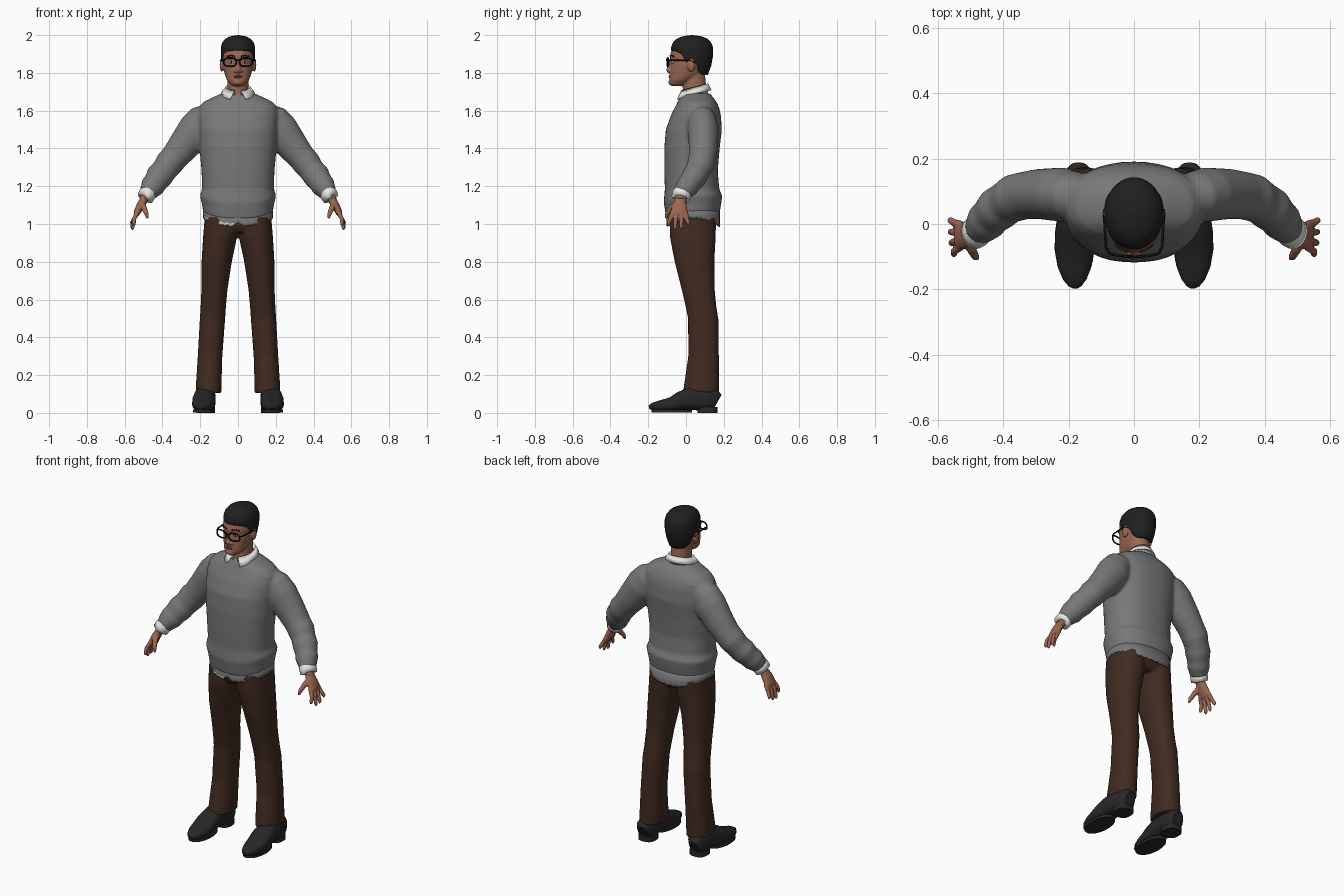
import bpy, bmesh, math
from mathutils import Vector as V

if "Cube" in bpy.data.objects:
    bpy.data.objects.remove(bpy.data.objects["Cube"])

def mat(name, r, g, b):
    m = bpy.data.materials.new(name)
    m.diffuse_color = (r, g, b, 1)
    m.use_nodes = True
    m.node_tree.nodes["Principled BSDF"].inputs["Base Color"].default_value = m.diffuse_color
    return m

GREY = mat("sweater grey", .19, .19, .19)
BROWN = mat("trouser brown", .052, .024, .015)
SKIN = mat("skin", .33, .135, .085)
LIP = mat("lip", .24, .085, .06)
HAIR = mat("hair black", .014, .014, .014)
SHOE = mat("shoe black", .02, .02, .021)
WHITE = mat("shirt white", .8, .8, .77)
FRAME = mat("frame black", .005, .005, .005)

def power(v, n):
    return math.copysign(abs(v) ** (2 / n), v)

def hring(cx, cy, z, rx, ry, n=2.2, seg=40):
    """Horizontal rounded ring."""
    out = []
    for i in range(seg):
        a = 2 * math.pi * i / seg
        out.append(V((cx + rx * power(math.cos(a), n), cy + ry * power(math.sin(a), n), z)))
    return out

def loft(bm, rings, caps=True, closed=True):
    vs = [[bm.verts.new(p) for p in r] for r in rings]
    n = len(vs[0])
    for a, b in zip(vs, vs[1:]):
        for i in range(n if closed else n - 1):
            j = (i + 1) % n
            bm.faces.new((a[i], a[j], b[j], b[i]))
    if caps:
        bm.faces.new(vs[0])
        bm.faces.new(vs[-1])

def tube(bm, path, ref=(0, 1, 0), seg=24, n=2.0, floor=None):
    """Loft along a path of (x, y, z, radius_a, radius_b)."""
    pts = [V(p[:3]) for p in path]
    rings = []
    for i, p in enumerate(path):
        t = (pts[min(i + 1, len(pts) - 1)] - pts[max(i - 1, 0)]).normalized()
        u = t.cross(V(ref)).normalized()
        v = u.cross(t)
        ring = []
        for k in range(seg):
            a = 2 * math.pi * k / seg
            q = pts[i] + u * p[3] * power(math.cos(a), n) + v * p[4] * power(math.sin(a), n)
            if floor is not None:
                q.z = max(q.z, floor)
            ring.append(q)
        rings.append(ring)
    loft(bm, rings)

def ball(bm, c, r):
    vs = bmesh.ops.create_uvsphere(bm, u_segments=20, v_segments=12, radius=1)["verts"]
    for v in vs:
        v.co = V((c[0] + v.co.x * r[0], c[1] + v.co.y * r[1], c[2] + v.co.z * r[2]))

def finish(bm, name, *mats, voxel=0, smooth=3, thick=0):
    bmesh.ops.recalc_face_normals(bm, faces=bm.faces)
    me = bpy.data.meshes.new(name)
    for f in bm.faces:
        f.smooth = len(f.verts) < 5
    bm.to_mesh(me)
    bm.free()
    ob = bpy.data.objects.new(name, me)
    bpy.context.collection.objects.link(ob)
    for m in mats:
        me.materials.append(m)
    if voxel:  # fuse overlapping volumes
        r = ob.modifiers.new("fuse", "REMESH")
        r.mode, r.voxel_size, r.use_smooth_shade = "VOXEL", voxel, True
        s = ob.modifiers.new("soften", "SMOOTH")
        s.factor, s.iterations = .5, smooth
    if thick:
        s = ob.modifiers.new("thickness", "SOLIDIFY")
        s.thickness, s.offset = thick, 0
    return ob

def wire(name, pts, r, m, cyclic=False):
    cu = bpy.data.curves.new(name, "CURVE")
    cu.dimensions, cu.bevel_depth, cu.bevel_resolution, cu.use_fill_caps = "3D", r, 2, True
    sp = cu.splines.new("POLY")
    sp.points.add(len(pts) - 1)
    for q, p in zip(sp.points, pts):
        q.co = (*p, 1)
    sp.use_cyclic_u = cyclic
    ob = bpy.data.objects.new(name, cu)
    bpy.context.collection.objects.link(ob)
    cu.materials.append(m)

def lerp(x, table):
    for (a, p), (b, q) in zip(table, table[1:]):
        if x <= b:
            return p + (q - p) * max(0, (x - a) / (b - a))
    return table[-1][1]

# Sweater: torso and both sleeves fused
bm = bmesh.new()
rings = []
for z, rx, f, b in [(1.04, .172, -.09, .165), (1.06, .184, -.105, .178), (1.11, .192, -.112, .187),
                    (1.15, .202, -.118, .192), (1.185, .19, -.112, .176), (1.28, .193, -.115, .168),
                    (1.4, .204, -.115, .178), (1.5, .211, -.107, .19), (1.58, .214, -.078, .184),
                    (1.62, .207, -.057, .174), (1.648, .18, -.044, .16), (1.672, .13, -.032, .143),
                    (1.692, .088, -.02, .125)]:
    ring = hring(0, (f + b) / 2, z, rx, (b - f) / 2, 2.3)
    if z < 1.17:  # waistband dips at the front
        for p in ring:
            p.z -= .035 * max(0, -(p.y - .035) / .15) ** 2
    rings.append(ring)
loft(bm, rings)
for s in (1, -1):
    tube(bm, [(s * x, y, z, a, b) for x, y, z, a, b in [
        (.13, .08, 1.60, .05, .05), (.185, .085, 1.552, .086, .075), (.222, .09, 1.5, .096, .083),
        (.29, .092, 1.41, .084, .077), (.335, .087, 1.355, .074, .073), (.365, .08, 1.32, .075, .073),
        (.39, .065, 1.285, .068, .066), (.415, .047, 1.255, .072, .068), (.437, .025, 1.222, .063, .06),
        (.452, .008, 1.2, .064, .061), (.47, -.012, 1.174, .051, .052), (.479, -.02, 1.16, .046, .048)]])
finish(bm, "sweater", GREY, voxel=.009)

# Uneven hem below the waistband, shirt peeking out on one side
bm = bmesh.new()
base = hring(0, .038, 0, .182, .138, 2.3, 72)
low = []
for i, p in enumerate(base):
    s = (p.y - .038) / .138
    low.append(1.03 - .042 * s * s + (.022 if s < 0 and abs(p.x) < .014 else 0) + (.004 if i % 2 else -.003))
loft(bm, [[V((p.x, p.y, 1.08)) for p in base], [V((p.x, p.y, z + .014)) for p, z in zip(base, low)],
          [V((p.x * .99, p.y, z)) for p, z in zip(base, low)]], caps=False)
for f in bm.faces:
    c = f.calc_center_median()
    z_span = max(v.co.z for v in f.verts) - min(v.co.z for v in f.verts)
    if c.x < -.03 and c.y < 0 and max(v.co.z for v in f.verts) < 1.06 and z_span < .04:
        f.material_index = 1
finish(bm, "sweater_hem", GREY, WHITE, thick=.006)

# Trousers: hips and both legs fused
bm = bmesh.new()
loft(bm, [hring(0, .037, z, r, d) for z, r, d in [(.955, .15, .1), (.99, .172, .118), (1.08, .165, .115)]])
for s in (1, -1):
    loft(bm, [hring(s * cx, cy, z, rx, ry) for z, cx, cy, rx, ry in [
        (.105, .156, .08, .068, .095), (.13, .156, .081, .068, .094), (.3, .148, .093, .065, .081),
        (.5, .135, .091, .067, .08), (.56, .131, .08, .067, .081), (.65, .125, .065, .069, .087),
        (.8, .113, .045, .08, .105), (.93, .095, .036, .09, .121), (1.04, .09, .036, .086, .124)]])
finish(bm, "trousers", BROWN, voxel=.009)

# Shoes with heels, wrists and hands
for s, side in ((1, "left"), (-1, "right")):
    bm = bmesh.new()
    tube(bm, [(s * x, y, (t + b) / 2, w, (t - b) / 2) for y, x, w, t, b in [
        (.168, .17, .03, .1, .02), (.155, .17, .046, .125, .01), (.1, .172, .054, .14, .01),
        (.02, .177, .058, .135, .016), (-.03, .18, .062, .112, .012), (-.08, .182, .061, .082, .008),
        (-.13, .182, .052, .068, .008), (-.17, .181, .036, .056, .012), (-.19, .18, .02, .046, .018),
        (-.197, .18, .008, .038, .025)]], ref=(0, 0, 1), n=2.5)
    loft(bm, [hring(s * .171, .113, z, .05, .053, 2.6) for z in (0, .03)])
    loft(bm, [hring(s * .181, -.075, z, .058, .108, 2.1) for z in (.002, .018)])
    finish(bm, side + "_shoe", SHOE)

    bm = bmesh.new()
    tube(bm, [(s * .472, -.015, 1.172, .042, .046), (s * .48, -.022, 1.158, .046, .051),
              (s * .492, -.03, 1.136, .044, .049), (s * .492, -.03, 1.137, .03, .03)])
    finish(bm, side + "_shirt_cuff", WHITE)

    bm = bmesh.new()
    tube(bm, [(s * x, y, z, a, b) for x, y, z, a, b in [
        (.482, -.022, 1.16, .024, .029), (.5, -.03, 1.125, .022, .03), (.517, -.035, 1.095, .022, .04),
        (.535, -.036, 1.06, .018, .045), (.541, -.036, 1.046, .012, .042)]])
    for y0, y1, x1, z1 in [(-.07, -.092, .55, .99), (-.047, -.058, .558, .968),
                           (-.023, -.024, .56, .972), (-.001, .012, .562, .994)]:
        tube(bm, [(s * .53, y0, 1.065, .012, .012), (s * .55, (y0 + y1) / 2 - .002, 1.028, .0115, .0115),
                  (s * (x1 + .001), y1, z1 + .012, .01, .01), (s * x1, y1, z1, .005, .005)], seg=12)
    tube(bm, [(s * .51, -.045, 1.11, .018, .018), (s * .497, -.078, 1.085, .015, .015),
              (s * .485, -.1, 1.055, .012, .012), (s * .479, -.106, 1.03, .006, .006)], seg=12)
    finish(bm, side + "_hand", SKIN, voxel=.004, smooth=2)

# Head, neck, nose, brow and ears fused
bm = bmesh.new()
loft(bm, [hring(0, (f + b) / 2, z, w, (b - f) / 2, 2.15) for z, w, f, b in [
    (1.73, .024, -.076, -.02), (1.74, .04, -.086, .0), (1.76, .057, -.089, .035), (1.78, .066, -.088, .07),
    (1.8, .072, -.086, .09), (1.83, .079, -.083, .105), (1.86, .082, -.08, .115), (1.885, .083, -.086, .12),
    (1.915, .082, -.078, .12), (1.945, .07, -.055, .1), (1.97, .04, -.01, .07)]])
tube(bm, [(0, .045, 1.635, .065, .07), (0, .045, 1.68, .06, .068), (0, .045, 1.72, .055, .062),
          (0, .04, 1.8, .056, .06)])
tube(bm, [(0, -.076, 1.875, .008, .009), (0, -.084, 1.84, .011, .010), (0, -.091, 1.815, .015, .016),
          (0, -.086, 1.803, .012, .012)], ref=(1, 0, 0), seg=16)
for s in (1, -1):
    ball(bm, (s * .016, -.086, 1.81), (.009, .011, .008))
    ball(bm, (s * .086, .028, 1.842), (.011, .021, .036))
ball(bm, (0, -.081, 1.75), (.024, .013, .014))
finish(bm, "head", SKIN, voxel=.0045, smooth=2)

# Hair cap with a shaped hairline
HAIRLINE = [(-1, 1.918), (-.75, 1.914), (-.5, 1.9), (-.32, 1.865), (-.2, 1.84), (-.1, 1.845),
            (.2, 1.86), (.4, 1.81), (.65, 1.793), (1, 1.79)]
BULGE = [(1.79, .76), (1.84, .92), (1.89, 1), (1.935, 1), (1.96, .92), (1.98, .75), (1.993, .48), (2, .04)]
bm = bmesh.new()
rings = []
for k in range(-1, 19):
    t = 1 - (1 - max(k, 0) / 18) ** 1.6
    ring = []
    for i in range(48):
        a = 2 * math.pi * i / 48
        c, sn = math.cos(a), math.sin(a)
        zb = lerp(sn, HAIRLINE)
        z = zb + (2 - zb) * t
        w = lerp(z, BULGE) * (.86 if k < 0 else 1)
        ring.append(V((.091 * c * w, .032 + .111 * sn * w, z)))
    rings.append(ring)
loft(bm, rings)
finish(bm, "hair", HAIR)

# Eyes, pupils and lips
bm = bmesh.new()
for s in (1, -1):
    ball(bm, (s * .036, -.071, 1.857), (.014, .007, .007))
finish(bm, "eyes", WHITE)
bm = bmesh.new()
for s in (1, -1):
    ball(bm, (s * .036, -.0755, 1.857), (.006, .004, .006))
finish(bm, "pupils", FRAME)
bm = bmesh.new()
ball(bm, (0, -.085, 1.784), (.024, .007, .004))
ball(bm, (0, -.085, 1.777), (.02, .007, .005))
finish(bm, "lips", LIP)

# Brows and glasses
for s, side in ((1, "left"), (-1, "right")):
    wire(side + "_brow", [(s * .016, -.084, 1.888), (s * .038, -.077, 1.893), (s * .058, -.063, 1.887)], .0035, HAIR)
    rim = []
    for i in range(28):
        a = 2 * math.pi * i / 28
        x = .042 + .033 * power(math.cos(a), 2.7)
        rim.append((s * x, -.1 + 1.6 * x * x, 1.857 + .022 * power(math.sin(a), 2.7)))
    wire(side + "_lens_rim", rim, .0042, FRAME, True)
    wire(side + "_temple", [(s * .076, -.09, 1.868), (s * .086, -.07, 1.868), (s * .091, .02, 1.868),
                            (s * .091, .045, 1.855)], .004, FRAME)
wire("glasses_bridge", [(-.011, -.1, 1.864), (0, -.102, 1.867), (.011, -.1, 1.864)], .0042, FRAME)

# Folded shirt collar, open at the front
bm = bmesh.new()
stand, fold, edge = [], [], []
for i in range(41):
    u = i / 20 - 1
    a = math.pi / 2 + u * math.radians(166)
    c, sn = math.cos(a), math.sin(a)
    tip = max(0, abs(u) - .6) / .4
    z = 1.722 + .018 * sn
    stand.append(V((.06 * c, .045 + .068 * sn, z - .05)))
    fold.append(V((.066 * c, .045 + .073 * sn, z)))
    edge.append(V((.087 * c + math.copysign(.022, u) * -tip, .045 + (.086 + .006 * tip) * sn, z - .032 - .012 * tip)))
loft(bm, [stand, fold, edge], caps=False, closed=False)
finish(bm, "shirt_collar", WHITE, thick=.008)
